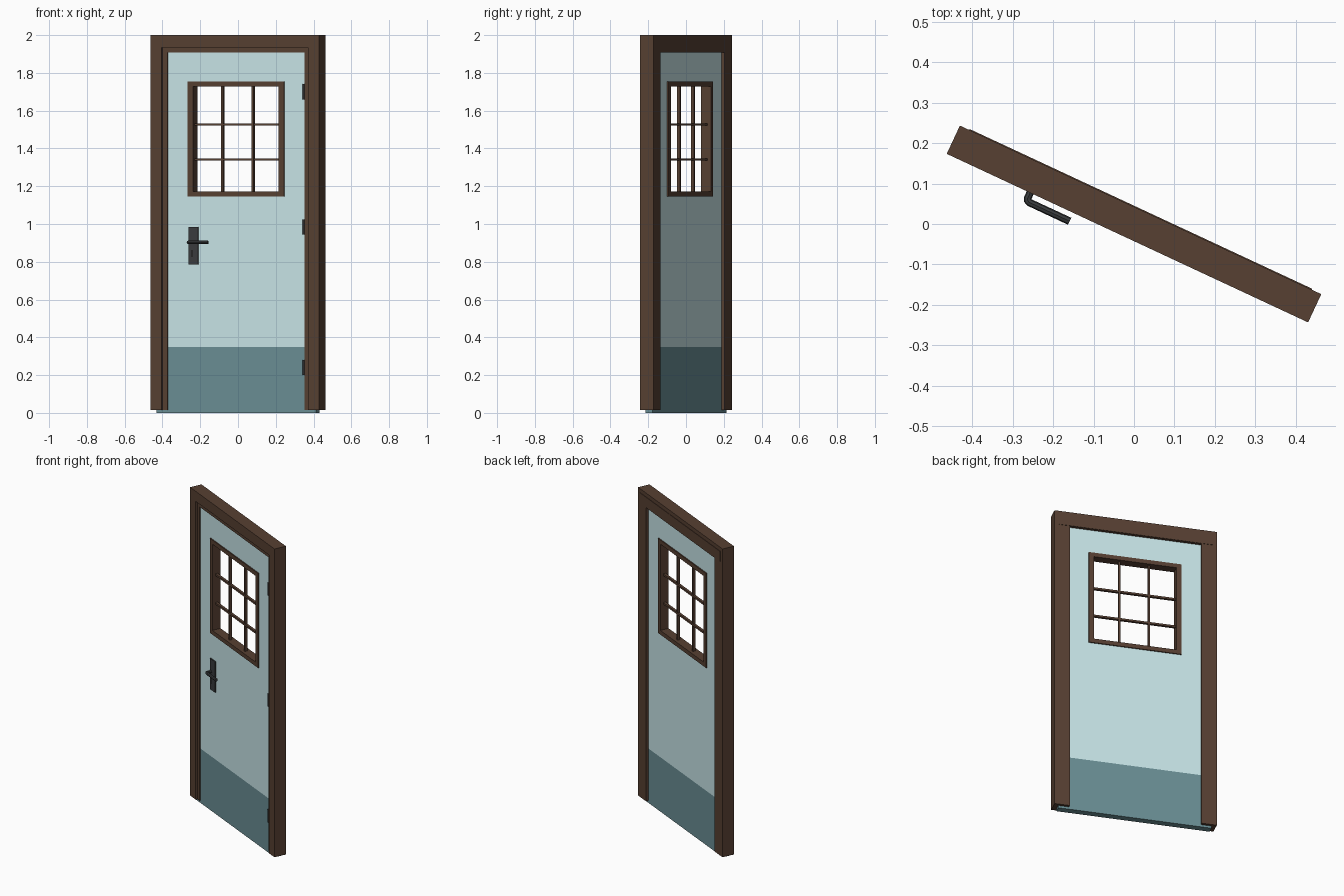
import bpy, bmesh, math
from mathutils import Matrix, Vector

if "Cube" in bpy.data.objects:
    bpy.data.objects.remove(bpy.data.objects["Cube"])

# The whole door is modelled straight, then turned about z
TURN = Matrix.Rotation(math.radians(-25), 4, 'Z')


def material(name, rgb):
    m = bpy.data.materials.new(name)
    m.diffuse_color = (*rgb, 1)
    m.use_nodes = True
    m.node_tree.nodes["Principled BSDF"].inputs["Base Color"].default_value = m.diffuse_color
    return m


WOOD = material("brown_wood", (0.095, 0.051, 0.032))
PALE = material("pale_teal", (0.58, 0.79, 0.81))
DEEP = material("deep_teal", (0.144, 0.275, 0.30))
METAL = material("dark_metal", (0.042, 0.045, 0.048))
BLACK = material("black", (0.006, 0.006, 0.006))


def finish(name, bm, mat, smooth=False):
    bmesh.ops.recalc_face_normals(bm, faces=bm.faces)
    me = bpy.data.meshes.new(name)
    bm.to_mesh(me)
    bm.free()
    me.materials.append(mat)
    ob = bpy.data.objects.new(name, me)
    bpy.context.collection.objects.link(ob)
    ob.matrix_world = TURN
    if smooth:
        bpy.context.view_layer.objects.active = ob
        ob.select_set(True)
        bpy.ops.object.shade_smooth_by_angle(angle=math.radians(40))
        ob.select_set(False)
    return ob


def box(name, x, y, z, mat):
    """Box from (min, max) pairs."""
    bm = bmesh.new()
    size = [b - a for a, b in (x, y, z)]
    mid = [(a + b) / 2 for a, b in (x, y, z)]
    bmesh.ops.create_cube(bm, size=1, matrix=Matrix.Translation(mid) @ Matrix.Diagonal((*size, 1)))
    return finish(name, bm, mat)


def sweep(name, loops, mat, closed):
    """Skin a series of cross-sections, either round a ring or with end caps."""
    bm = bmesh.new()
    rows = [[bm.verts.new(p) for p in loop] for loop in loops]
    n = len(rows[0])
    pairs = list(zip(rows, rows[1:])) + ([(rows[-1], rows[0])] if closed else [])
    for a, b in pairs:
        for i in range(n):
            j = (i + 1) % n
            bm.faces.new((a[i], a[j], b[j], b[i]))
    if not closed:
        bm.faces.new(rows[0])
        bm.faces.new(rows[-1])
    return finish(name, bm, mat)


def ring(name, outer, inner, y, mat):
    """Rectangular ring; outer and inner are (x0, x1, z0, z1)."""
    loops = []
    for ix, iz in ((0, 2), (1, 2), (1, 3), (0, 3)):
        loops.append([(r[ix], yy, r[iz]) for r, yy in
                      ((outer, y[0]), (outer, y[1]), (inner, y[1]), (inner, y[0]))])
    return sweep(name, loops, mat, True)


# Door frame: stepped profile (inset, depth) mitred up, across and down
W, TOP = 0.4925, 2.0
profile = [(0, -.0385), (.065, -.0385), (.065, -.027), (.0925, -.027), (.0925, .0385), (0, .0385)]
sweep("door_frame", [
    [(-W + d, y, .015) for d, y in profile],
    [(-W + d, y, TOP - d) for d, y in profile],
    [(W - d, y, TOP - d) for d, y in profile],
    [(W - d, y, .015) for d, y in profile]], WOOD, False)
box("header_back_strip", (-.467, .467), (.0385, .041), (1.908, 1.975), WOOD)

# Door leaf with window opening, and the darker lower panel
leaf_y = (-.021, .021)
ring("door_leaf", (-.465, .465, .35, 1.97), (-.265, .265, 1.16, 1.74), leaf_y, PALE)
box("lower_panel", (-.465, .465), leaf_y, (0, .35), DEEP)

# Window frame and glazing bars
ring("window_frame", (-.281, .281, 1.146, 1.755), (-.251, .251, 1.173, 1.728), (-.028, .028), WOOD)
for i, x in enumerate((-.09, .09)):
    box(f"upright_bar_{i + 1}", (x - .006, x + .006), (-.009, .009), (1.165, 1.735), WOOD)
for i, z in enumerate((1.342, 1.527)):
    box(f"cross_bar_{i + 1}", (-.258, .258), (-.008, .008), (z - .006, z + .006), WOOD)

# Hinges on the front of the right jamb
for i, z in enumerate((.24, .985, 1.7)):
    bm = bmesh.new()
    bmesh.ops.create_cone(bm, cap_ends=True, segments=12, radius1=.006, radius2=.006, depth=.08,
                          matrix=Matrix.Translation((.396, -.024, z)))
    finish(f"hinge_{i + 1}", bm, METAL, True)

# Handle plate, keyhole and bent lever
box("handle_plate", (-.277, -.221), (-.029, -.02), (.785, .983), METAL)
box("keyhole", (-.259, -.253), (-.0297, -.028), (.826, .862), BLACK)

curve = bpy.data.curves.new("lever_path", 'CURVE')
curve.dimensions = '3D'
curve.bevel_depth = .0095
curve.bevel_resolution = 2
curve.use_fill_caps = True
path = [(-.265, -.025), (-.265, -.053), (-.2625, -.0585), (-.257, -.061), (-.147, -.061)]
sp = curve.splines.new('POLY')
sp.points.add(len(path) - 1)
for p, (x, y) in zip(sp.points, path):
    p.co = (x, y, .903, 1)
tmp = bpy.data.objects.new("lever_path", curve)
bpy.context.collection.objects.link(tmp)
bpy.context.view_layer.update()
bm = bmesh.new()
bm.from_mesh(tmp.to_mesh())
tmp.to_mesh_clear()
bpy.data.objects.remove(tmp)
bmesh.ops.remove_doubles(bm, verts=bm.verts, dist=1e-5)
finish("handle_lever", bm, METAL, True)
